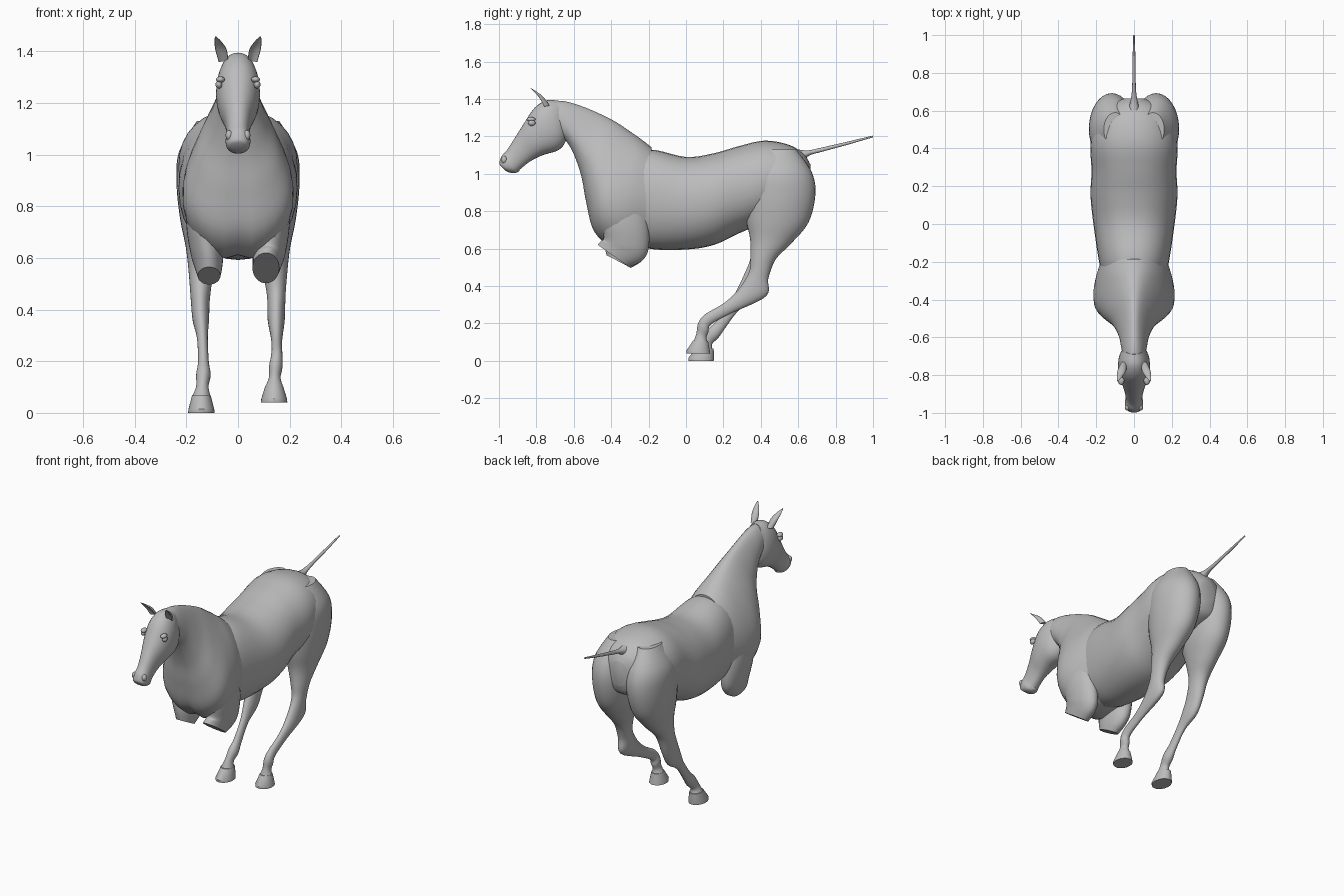
import bpy, bmesh, math
from mathutils import Vector

old = bpy.data.objects.get("Cube")
if old:
    bpy.data.objects.remove(old, do_unlink=True)

grey = bpy.data.materials.new("plain grey")
grey.use_nodes = True
grey.diffuse_color = (0.5, 0.5, 0.5, 1)
bsdf = next(n for n in grey.node_tree.nodes if n.type == 'BSDF_PRINCIPLED')
bsdf.inputs["Base Color"].default_value = (0.5, 0.5, 0.5, 1)
bsdf.inputs["Roughness"].default_value = 0.7
parts = []


def finish(name, bm):
    bmesh.ops.recalc_face_normals(bm, faces=bm.faces)
    me = bpy.data.meshes.new(name)
    bm.to_mesh(me)
    bm.free()
    me.materials.append(grey)
    ob = bpy.data.objects.new(name, me)
    bpy.context.collection.objects.link(ob)
    parts.append(ob)
    return ob


def spline(rows, steps):
    """Catmull-Rom interpolation through the rows."""
    out = []
    for i in range(len(rows) - 1):
        a, b = rows[max(i - 1, 0)], rows[i]
        c, d = rows[i + 1], rows[min(i + 2, len(rows) - 1)]
        for s in range(steps):
            t = s / steps
            out.append([0.5 * (2 * q + (r - p) * t + (2 * p - 5 * q + 4 * r - w) * t * t
                               + (3 * q - p - 3 * r + w) * t ** 3)
                        for p, q, r, w in zip(a, b, c, d)])
    return out + [list(rows[-1])]


def loft(name, rows, steps=5, sides=32, power=2.0, side=1, hollow=0, cleft=0):
    """Each row: y1, z1, y2, z2 (ends of the section), half width, x centre, taper."""
    rows = [tuple(r) + (0,) * (7 - len(r)) for r in rows]
    bm = bmesh.new()
    rings = []
    for y1, z1, y2, z2, hw, cx, egg in spline(rows, steps):
        ring = []
        for j in range(sides):
            ang = 2 * math.pi * j / sides
            k, s = math.cos(ang), math.sin(ang)
            k = math.copysign(abs(k) ** (2 / power), k)
            s = math.copysign(abs(s) ** (2 / power), s)
            x = side * cx + hw * s * (1 - egg * k)
            if k > 0:
                k -= hollow * k * k
            else:
                k += cleft * math.exp(-(s / 0.12) ** 2)
            ring.append(bm.verts.new((x, (y1 + y2) / 2 + k * (y1 - y2) / 2,
                                      (z1 + z2) / 2 + k * (z1 - z2) / 2)))
        rings.append(ring)
    for r0, r1 in zip(rings, rings[1:]):
        for j in range(sides):
            n = (j + 1) % sides
            bm.faces.new((r0[j], r0[n], r1[n], r1[j]))
    bm.faces.new(rings[0])
    bm.faces.new(rings[-1])
    return finish(name, bm)


def ellipsoid(name, centre, size):
    bm = bmesh.new()
    bmesh.ops.create_uvsphere(bm, u_segments=16, v_segments=10, radius=1)
    for v in bm.verts:
        v.co = Vector(centre) + Vector(a * b for a, b in zip(v.co, size))
    return finish(name, bm)


# Barrel and croup
loft("barrel", [
    (-.36, 1.08, -.36, .66, .15), (-.20, 1.13, -.20, .60, .185), (0, 1.09, 0, .595, .215),
    (.15, 1.11, .15, .62, .23), (.28, 1.147, .28, .68, .225), (.42, 1.177, .42, .74, .23),
    (.55, 1.155, .55, .80, .20), (.63, 1.105, .635, .84, .13), (.665, 1.05, .665, .90, .05)],
    power=2.15)

# Chest and neck
loft("chest_and_neck", [
    (-.185, 1.142, -.20, .62, .175, 0, .12), (-.24, 1.185, -.37, .592, .205, 0, .22),
    (-.30, 1.227, -.49, .68, .20, 0, .36), (-.38, 1.28, -.535, .84, .155, 0, .42),
    (-.47, 1.325, -.56, .98, .108, 0, .40), (-.56, 1.362, -.60, 1.10, .08, 0, .32),
    (-.65, 1.388, -.64, 1.17, .068, 0, .2), (-.73, 1.39, -.68, 1.19, .06)], cleft=.07)

# Head
loft("head", [
    (-.69, 1.392, -.635, 1.24, .05), (-.75, 1.392, -.645, 1.17, .074),
    (-.81, 1.352, -.685, 1.125, .085), (-.86, 1.28, -.765, 1.10, .075, 0, .05),
    (-.91, 1.20, -.83, 1.068, .053), (-.955, 1.13, -.88, 1.03, .044),
    (-.985, 1.095, -.91, 1.005, .048), (-.998, 1.06, -.95, 1.01, .038),
    (-.994, 1.045, -.97, 1.02, .02)], power=2.2)
ellipsoid("lower_lip", (0, -.925, 1.02), (.03, .035, .016))

# Tail
loft("tail", [
    (.60, 1.13, .62, 1.06, .03), (.65, 1.125, .66, 1.098, .018), (.72, 1.139, .725, 1.117, .01),
    (.86, 1.171, .863, 1.155, .008), (.998, 1.204, 1.0, 1.195, .004)], sides=12)

thigh = [
    (.41, 1.13, .59, 1.13, .06, .10), (.33, 1.01, .672, 1.01, .114, .115),
    (.315, .88, .692, .89, .12, .118), (.32, .76, .655, .74, .102, .122),
    (.343, .65, .565, .63, .072, .13), (.345, .55, .478, .54, .049, .142)]
lower_leg = {
    1: [(.335, .47, .44, .44, .036, .148), (.275, .375, .428, .345, .033, .148),
        (.20, .307, .245, .255, .021, .15), (.10, .247, .135, .195, .022, .15),
        (.065, .20, .12, .155, .026, .146), (.055, .145, .11, .125, .023, .142),
        (.04, .10, .115, .10, .036, .14)],
    -1: [(.31, .46, .43, .42, .037, .146), (.277, .39, .38, .335, .032, .144),
         (.235, .31, .285, .272, .021, .138), (.165, .215, .213, .18, .021, .134),
         (.12, .17, .175, .125, .028, .134), (.085, .115, .14, .09, .024, .138),
         (.06, .065, .142, .06, .036, .142)]}
hoof = {
    1: [(.038, .108, .118, .105, .034, .14), (.002, .055, .128, .052, .05, .14),
        (.004, .04, .13, .04, .051, .14)],
    -1: [(.055, .07, .148, .066, .036, .142), (.012, .015, .15, .012, .05, .142),
         (.014, 0, .148, 0, .051, .142)]}
# Folded forelegs, cut off short below the elbow
shoulder = [
    (-.42, .97, -.28, .99, .03, .13, 0), (-.45, .85, -.23, .87, .055, .14),
    (-.445, .73, -.20, .73, .065, .135), (-.44, .655, -.20, .60, .064, .122)]
stump = {1: [(-.455, .64, -.235, .535, .058, .115), (-.472, .62, -.305, .502, .052, .108)],
         -1: [(-.435, .61, -.235, .535, .055, .115), (-.425, .565, -.295, .497, .044, .112)]}

for s, label in ((1, "left"), (-1, "right")):
    loft(label + "_hind_leg", thigh + lower_leg[s], side=s)
    loft(label + "_hind_hoof", hoof[s], steps=1, side=s)
    loft(label + "_foreleg", shoulder + stump[s], side=s)
    # Cupped ears, opening forward
    loft(label + "_ear", [
        (-.775, 1.355, -.73, 1.365, .019, .056), (-.80, 1.405, -.762, 1.41, .022, .066),
        (-.822, 1.438, -.80, 1.44, .013, .078), (-.834, 1.458, -.83, 1.458, .002, .087)],
        sides=16, side=s, hollow=1.2)
    ellipsoid(label + "_eye", (s * .074, -.825, 1.272), (.013, .02, .016))
    ellipsoid(label + "_brow", (s * .068, -.828, 1.291), (.017, .024, .012))
    ellipsoid(label + "_nostril", (s * .034, -.972, 1.075), (.014, .016, .02))

# Smooth shading with sharp rims
bpy.ops.object.select_all(action='DESELECT')
for ob in parts:
    ob.select_set(True)
bpy.context.view_layer.objects.active = parts[0]
bpy.ops.object.shade_smooth_by_angle(angle=math.radians(40))
